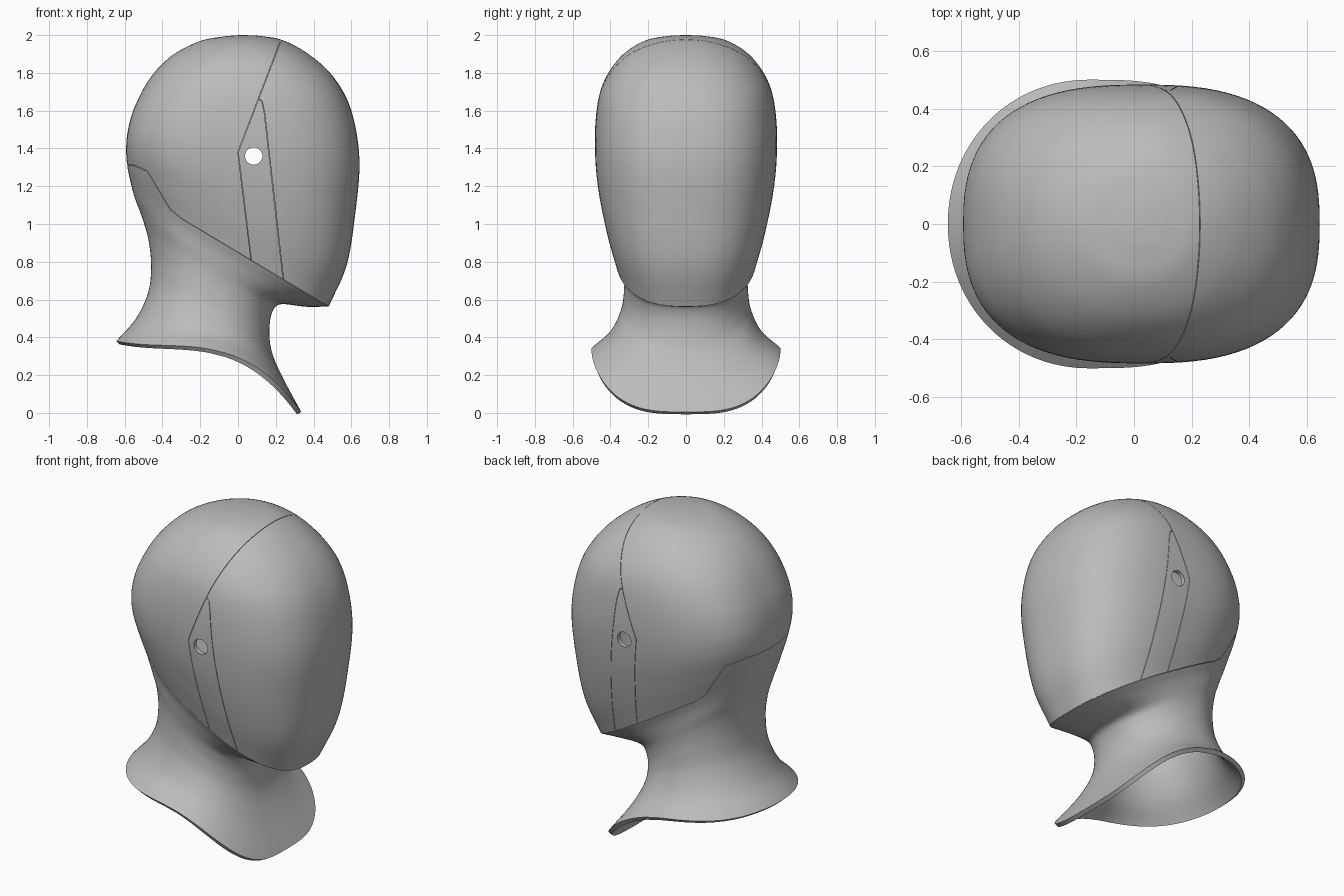
import bpy, bmesh, math
from mathutils import Vector

if "Cube" in bpy.data.objects:
    bpy.data.objects.remove(bpy.data.objects["Cube"], do_unlink=True)

grey = bpy.data.materials.new("plain grey")
grey.use_nodes = True
grey.diffuse_color = (0.5, 0.5, 0.5, 1)
grey.node_tree.nodes["Principled BSDF"].inputs["Base Color"].default_value = (0.5, 0.5, 0.5, 1)

SEGMENTS, STEPS = 96, 6
GAP = 0.0013      # half width of the panel seams
SKIN = 0.01       # panel thickness
LINER = 0.016     # liner thickness

# Each ring: back x, front x, half width, heights at four stations back to front,
# squareness of the back and front halves
NECK = [
    (-.645, .335, .50, .38, .355, .29, .005, 2.05, 3.2),
    (-.54, .235, .40, .50, .45, .38, .19, 2.1, 2.7),
    (-.475, .18, .343, .64, .58, .49, .32, 2.1, 2.4),
    (-.46, .166, .328, .78, .71, .58, .43, 2.1, 2.3),
    (-.475, .18, .328, .92, .81, .65, .53, 2.15, 2.3),
    (-.51, .225, .338, 1.04, .89, .71, .575, 2.2, 2.3),
    (-.54, .36, .355, 1.12, .94, .75, .562, 2.25, 2.4),
    (-.56, .48, .377, 1.184, .977, .77, .563, 2.3, 2.55),
]
HEAD = [
    NECK[-1],
    (-.585, .575, .425, 1.30, 1.11, .94, .78, 2.45, 2.6),
    (-.592, .62, .468, 1.40, 1.28, 1.17, 1.05, 2.6, 2.6),
    (-.582, .643, .483, 1.50, 1.46, 1.41, 1.34, 2.65, 2.6),
    (-.547, .60, .467, 1.62, 1.64, 1.64, 1.60, 2.55, 2.5),
    (-.467, .508, .422, 1.77, 1.78, 1.78, 1.775, 2.35, 2.35),
    (-.352, .38, .333, 1.89, 1.895, 1.90, 1.895, 2.15, 2.15),
    (-.205, .24, .215, 1.967, 1.97, 1.972, 1.972, 2, 2),
    (-.08, .13, .10, 1.992, 1.994, 1.995, 1.994, 2, 2),
    (.01, .04, .015, 2, 2, 2, 2, 2, 2),
]


def blend(keys):
    """Smooth in-between rings through the key rings."""
    rings = []
    for i in range(len(keys) - 1):
        a, b = keys[i], keys[i + 1]
        before = keys[i - 1] if i else [2 * p - q for p, q in zip(a, b)]
        after = keys[i + 2] if i + 2 < len(keys) else [2 * q - p for p, q in zip(a, b)]
        for s in range(STEPS):
            t = s / STEPS
            rings.append([
                0.5 * (2 * q + (r - p) * t + (2 * p - 5 * q + 4 * r - v) * t * t
                       + (3 * q - p - 3 * r + v) * t ** 3)
                for p, q, r, v in zip(before, a, b, after)])
    return rings + [list(keys[-1])]


def ring_points(ring):
    back, front, width, z0, z1, z2, z3, square_back, square_front = ring
    for i in range(SEGMENTS):
        angle = math.tau * i / SEGMENTS
        c, s = math.cos(angle), math.sin(angle)
        power = 2 / (square_front if c > 0 else square_back)
        c = math.copysign(abs(c) ** power, c)
        s = math.copysign(abs(s) ** power, s)
        u = (c + 1) / 2
        a, b, d = u - 1 / 3, u - 2 / 3, u - 1
        z = 4.5 * (-a * b * d * z0 + 3 * u * b * d * z1 - 3 * u * a * d * z2 + u * a * b * z3)
        yield Vector((back + (front - back) * u, width * s, z))


def build_surface():
    bm = bmesh.new()
    rows = [[bm.verts.new(p) for p in ring_points(r)] for r in blend(NECK)[:-1] + blend(HEAD)]
    for low, high in zip(rows, rows[1:]):
        for i in range(SEGMENTS):
            j = (i + 1) % SEGMENTS
            bm.faces.new((low[i], low[j], high[j], high[i]))
    bm.faces.new(rows[-1])
    bm.normal_update()
    return bm


# Seam paths in side view, as x and z
SEAMS = [
    [(-.68, 1.325), (-.55, 1.31), (-.48, 1.28), (-.36, 1.08), (-.30, 1.029), (.54, .527)],
    [(.253, 2.04), (0, 1.38), (.07, .808)],
    [(.108, 1.663), (.127, 1.65), (.14, 1.59), (.24, .707)],
]
LINES = [(Vector((*p, 0)), Vector((*q, 0))) for path in SEAMS for p, q in zip(path, path[1:])]


def flat(face):
    c = face.calc_center_median()
    return Vector((c.x, c.z, 0))


def distance(p, line):
    a, b = line
    t = max(0, min(1, (p - a).dot(b - a) / (b - a).length_squared))
    return (p - a - (b - a) * t).length


def cut_seams(bm):
    for line in LINES:
        a, b = line
        d = (b - a).normalized()
        normal = Vector((-d.y, 0, d.x))
        for side in (-GAP, GAP):
            faces = [f for f in bm.faces if distance(flat(f), line) < 0.06]
            geom = list({g for f in faces for g in (*f.verts, *f.edges, f)})
            bmesh.ops.bisect_plane(bm, geom=geom, dist=1e-6, plane_no=normal,
                                   plane_co=Vector((a.x, 0, a.y)) + normal * side)
    strip = [f for f in bm.faces if min(distance(flat(f), l) for l in LINES) < GAP * 1.02]
    bmesh.ops.delete(bm, geom=strip, context='FACES')


def islands(bm):
    todo = set(bm.faces)
    while todo:
        stack, found = [todo.pop()], []
        while stack:
            face = stack.pop()
            found.append(face)
            for edge in face.edges:
                for other in edge.link_faces:
                    if other in todo:
                        todo.remove(other)
                        stack.append(other)
        yield found


def make_object(name, bm):
    mesh = bpy.data.meshes.new(name)
    bm.to_mesh(mesh)
    mesh.materials.append(grey)
    obj = bpy.data.objects.new(name, mesh)
    bpy.context.collection.objects.link(obj)
    return obj


def finish(obj, thickness, drill):
    """Thicken inwards, drill the ear holes and smooth."""
    bpy.ops.object.select_all(action='DESELECT')
    obj.select_set(True)
    bpy.context.view_layer.objects.active = obj
    solid = obj.modifiers.new("thickness", 'SOLIDIFY')
    solid.thickness, solid.offset = thickness, -1
    bpy.ops.object.modifier_apply(modifier=solid.name)
    if drill:
        hole = obj.modifiers.new("ear holes", 'BOOLEAN')
        hole.operation, hole.solver, hole.object = 'DIFFERENCE', 'EXACT', drill
        bpy.ops.object.modifier_apply(modifier=hole.name)
    bpy.ops.object.shade_smooth_by_angle(angle=math.radians(35))


# Drill for the ear holes
bpy.ops.mesh.primitive_cylinder_add(vertices=48, radius=0.046, depth=2, location=(.083, 0, 1.36),
                                    rotation=(math.pi / 2, 0, 0))
drill = bpy.context.object
drill.name = "ear_hole_cutter"
drill.hide_render = True

# Continuous liner behind the panels
bm = build_surface()
offsets = [(v, v.normal * SKIN) for v in bm.verts]
for v, offset in offsets:
    v.co -= offset
liner = make_object("inner_liner", bm)
bm.free()
finish(liner, LINER, drill)

# Outer panels, split along the seams
bm = build_surface()
cut_seams(bm)
for faces in islands(bm):
    if len(faces) < 8:
        continue
    centre = sum((f.calc_center_median() for f in faces), Vector()) / len(faces)
    if centre.z < 0.85:
        name = "neck_skirt"
    elif abs(centre.y) > 0.3:
        name = "left_ear_strip" if centre.y > 0 else "right_ear_strip"
    else:
        name = "face_panel" if centre.x > 0.15 else "back_panel"
    part = bmesh.new()
    copies = {v: part.verts.new(v.co) for f in faces for v in f.verts}
    for f in faces:
        part.faces.new([copies[v] for v in f.verts])
    part.normal_update()
    obj = make_object(name, part)
    part.free()
    finish(obj, SKIN, drill if "strip" in name else None)

bpy.data.objects.remove(drill, do_unlink=True)
